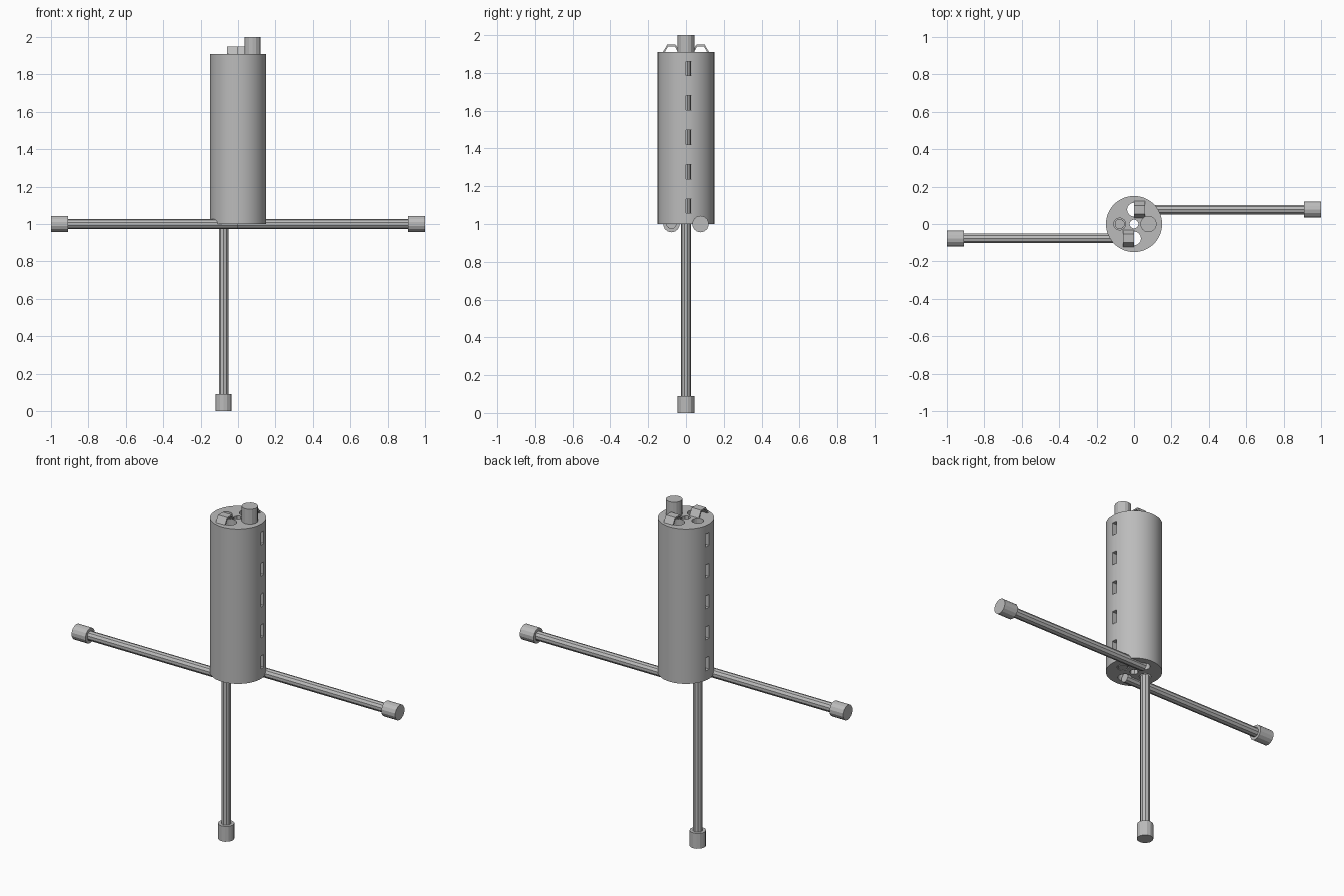
import bpy
import bmesh
import math
from mathutils import Matrix, Vector

default = bpy.data.objects.get("Cube")
if default:
    bpy.data.objects.remove(default, do_unlink=True)

grey = bpy.data.materials.new("plain grey")
grey.use_nodes = True
grey.diffuse_color = (0.5, 0.5, 0.5, 1)
grey.node_tree.nodes["Principled BSDF"].inputs["Base Color"].default_value = (0.5, 0.5, 0.5, 1)

OFFSET = 0.077                 # distance of every rod from the body axis
BOTTOM, TOP, RADIUS = 1.0, 1.91, 0.15


def add_object(name, bm):
    bmesh.ops.recalc_face_normals(bm, faces=bm.faces)
    mesh = bpy.data.meshes.new(name)
    bm.to_mesh(mesh)
    bm.free()
    mesh.materials.append(grey)
    obj = bpy.data.objects.new(name, mesh)
    bpy.context.collection.objects.link(obj)
    return obj


def add_cylinder(bm, start, end, radius, sides):
    start, end = Vector(start), Vector(end)
    axis = end - start
    turn = axis.to_track_quat('Z', 'Y').to_matrix().to_4x4()
    bmesh.ops.create_cone(bm, cap_ends=True, segments=sides, radius1=radius, radius2=radius,
                          depth=axis.length, matrix=Matrix.Translation((start + end) / 2) @ turn)


def cut(target, name, bm):
    cutter = add_object(name, bm)
    cutter.hide_render = True
    mod = target.modifiers.new(name, 'BOOLEAN')
    mod.operation, mod.solver, mod.object = 'DIFFERENCE', 'EXACT', cutter
    bpy.context.view_layer.objects.active = target
    bpy.ops.object.modifier_apply(modifier=mod.name)
    bpy.data.objects.remove(cutter, do_unlink=True)


# Cylindrical body
bm = bmesh.new()
add_cylinder(bm, (0, 0, BOTTOM), (0, 0, TOP), RADIUS, 64)
body = add_object("body", bm)

# Bores along the body: one in the centre, four around it
bm = bmesh.new()
for x, y, r, sides in ((0, 0, 0.025, 8), (OFFSET, 0, 0.032, 16), (-OFFSET, 0, 0.032, 16),
                       (0, OFFSET, 0.037, 16), (0, -OFFSET, 0.037, 16)):
    add_cylinder(bm, (x, y, BOTTOM - 0.1), (x, y, TOP + 0.1), r, sides)
cut(body, "bore_cutter", bm)

# Row of slots on both sides
bm = bmesh.new()
for i in range(5):
    place = Matrix.Translation((0, 0.014, 1.095 + 0.182 * i))
    bmesh.ops.create_cube(bm, size=1, matrix=place @ Matrix.Diagonal((0.4, 0.03, 0.076, 1)))
cut(body, "slot_cutter", bm)

bpy.ops.object.select_all(action='DESELECT')
body.select_set(True)
bpy.context.view_layer.objects.active = body
bpy.ops.object.shade_smooth_by_angle(angle=math.radians(20))

# Four rods, each with a wider cap on its outer end
rods = {
    "left": ((0, OFFSET, 1), (1, OFFSET, 1)),
    "right": ((0, -OFFSET, 1), (-1, -OFFSET, 1)),
    "lower": ((-OFFSET, 0, 1), (-OFFSET, 0, 0)),
    "upper": ((OFFSET, 0, 1), (OFFSET, 0, 2)),
}
for side, (inner, outer) in rods.items():
    neck = Vector(outer).lerp(Vector(inner), 0.09)
    bm = bmesh.new()
    add_cylinder(bm, inner, neck, 0.027, 10)
    add_object(side + "_rod", bm)
    bm = bmesh.new()
    add_cylinder(bm, neck, outer, 0.044, 14)
    add_object(side + "_cap", bm)

# Half-hexagon loops on top, beside the open bores
for side, sign in (("back", 1), ("front", -1)):
    bm = bmesh.new()
    angles = [math.pi * i / 3 for i in range(4)]
    outline = [(0.045, a) for a in angles] + [(0.035, a) for a in reversed(angles)]
    ring = [bm.verts.new((0, sign * OFFSET + r * math.cos(a), TOP + r * math.sin(a)))
            for r, a in outline]
    face = bm.faces.new(ring)
    grown = bmesh.ops.extrude_face_region(bm, geom=[face], use_keep_orig=True)["geom"]
    moved = [v for v in grown if isinstance(v, bmesh.types.BMVert)]
    bmesh.ops.translate(bm, verts=moved, vec=(sign * 0.06, 0, 0))
    add_object(side + "_loop", bm)
